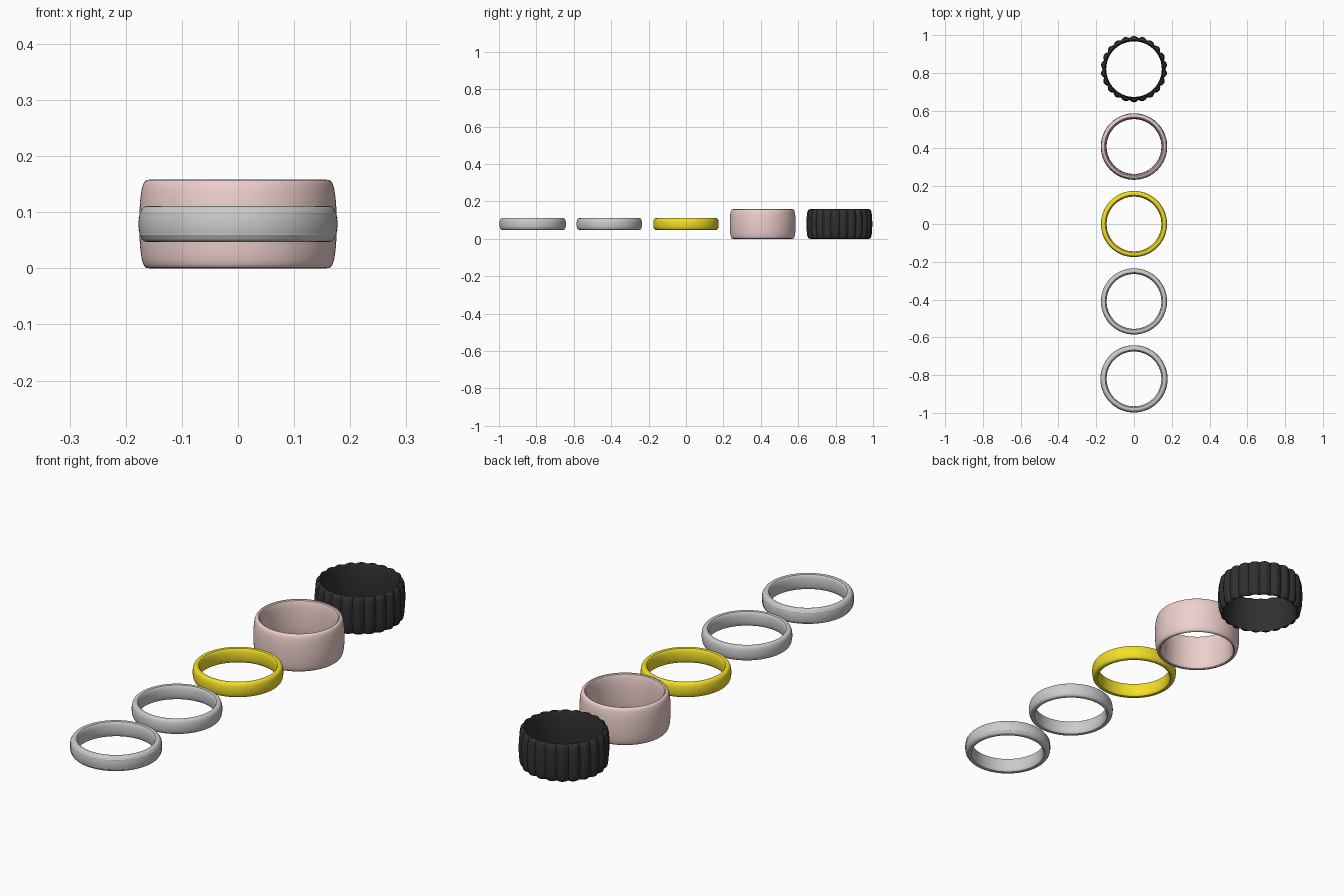
import bpy, bmesh, math

if "Cube" in bpy.data.objects:
    bpy.data.objects.remove(bpy.data.objects["Cube"])

MID_Z = 0.079


def paint(obj, name, rgb):
    mat = bpy.data.materials.new(name)
    mat.diffuse_color = (*rgb, 1)
    mat.use_nodes = True
    mat.node_tree.nodes["Principled BSDF"].inputs["Base Color"].default_value = mat.diffuse_color
    obj.data.materials.append(mat)


def band_profile(half, outer, inner, ridges=0.0):
    """Closed comfort-fit section: domed outside, gently domed inside."""
    rim = 0.157
    pts = []
    n = 24
    for i in range(n + 1):          # outer face, bottom to top
        a = -math.pi / 2 + math.pi * i / n
        s, c = math.sin(a), math.cos(a)
        r = rim + (outer - rim) * abs(c) ** 0.55
        if ridges and abs(s) < 0.7:
            r += ridges * (i % 2)
        pts.append((r, MID_Z + half * s))
    for i in range(1, 12):          # inner face, top to bottom
        a = math.pi / 2 - math.pi * i / 12
        r = rim - (rim - inner) * math.cos(a) ** 0.7
        pts.append((r, MID_Z + half * math.sin(a)))
    return pts


def ring(name, y, profile, segs=96, flute=None):
    bm = bmesh.new()
    loops = []
    for k in range(segs):
        t = 2 * math.pi * k / segs
        loop = []
        for r, z in profile:
            if flute:
                r += flute(t, r)
            loop.append(bm.verts.new((r * math.cos(t), r * math.sin(t), z)))
        loops.append(loop)
    m = len(profile)
    for k in range(segs):
        a, b = loops[k], loops[(k + 1) % segs]
        for j in range(m):
            bm.faces.new((a[j], b[j], b[(j + 1) % m], a[(j + 1) % m]))
    bmesh.ops.recalc_face_normals(bm, faces=bm.faces)
    mesh = bpy.data.meshes.new(name)
    bm.to_mesh(mesh)
    bm.free()
    obj = bpy.data.objects.new(name, mesh)
    bpy.context.collection.objects.link(obj)
    obj.location.y = y
    bpy.ops.object.select_all(action='DESELECT')
    obj.select_set(True)
    bpy.context.view_layer.objects.active = obj
    bpy.ops.object.shade_smooth_by_angle(angle=math.radians(35))
    return obj


# Three slim bands; the front one is slightly larger with faint ridges
silver = ring("silver_ring", -0.82, band_profile(0.032, 0.177, 0.145, 0.001))
paint(silver, "silver", (0.72, 0.72, 0.72))
steel = ring("steel_ring", -0.41, band_profile(0.031, 0.175, 0.145))
paint(steel, "steel", (0.6, 0.6, 0.6))
gold = ring("gold_ring", 0.0, band_profile(0.031, 0.175, 0.145))
paint(gold, "gold", (0.9, 0.74, 0.02))

# Wide rose band
rose = ring("rose_ring", 0.41, band_profile(0.079, 0.176, 0.145))
paint(rose, "rose", (0.85, 0.63, 0.6))


# Wide black band with convex flutes around the outside
FLUTES = 22


def scallop(t, r):
    weight = min(1, max(0, (r - 0.15) / 0.012))
    return -0.011 * weight * (1 - abs(math.sin(FLUTES * t / 2)))


black = ring("fluted_black_ring", 0.82, band_profile(0.079, 0.176, 0.147),
             segs=FLUTES * 8, flute=scallop)
paint(black, "black", (0.03, 0.03, 0.03))
